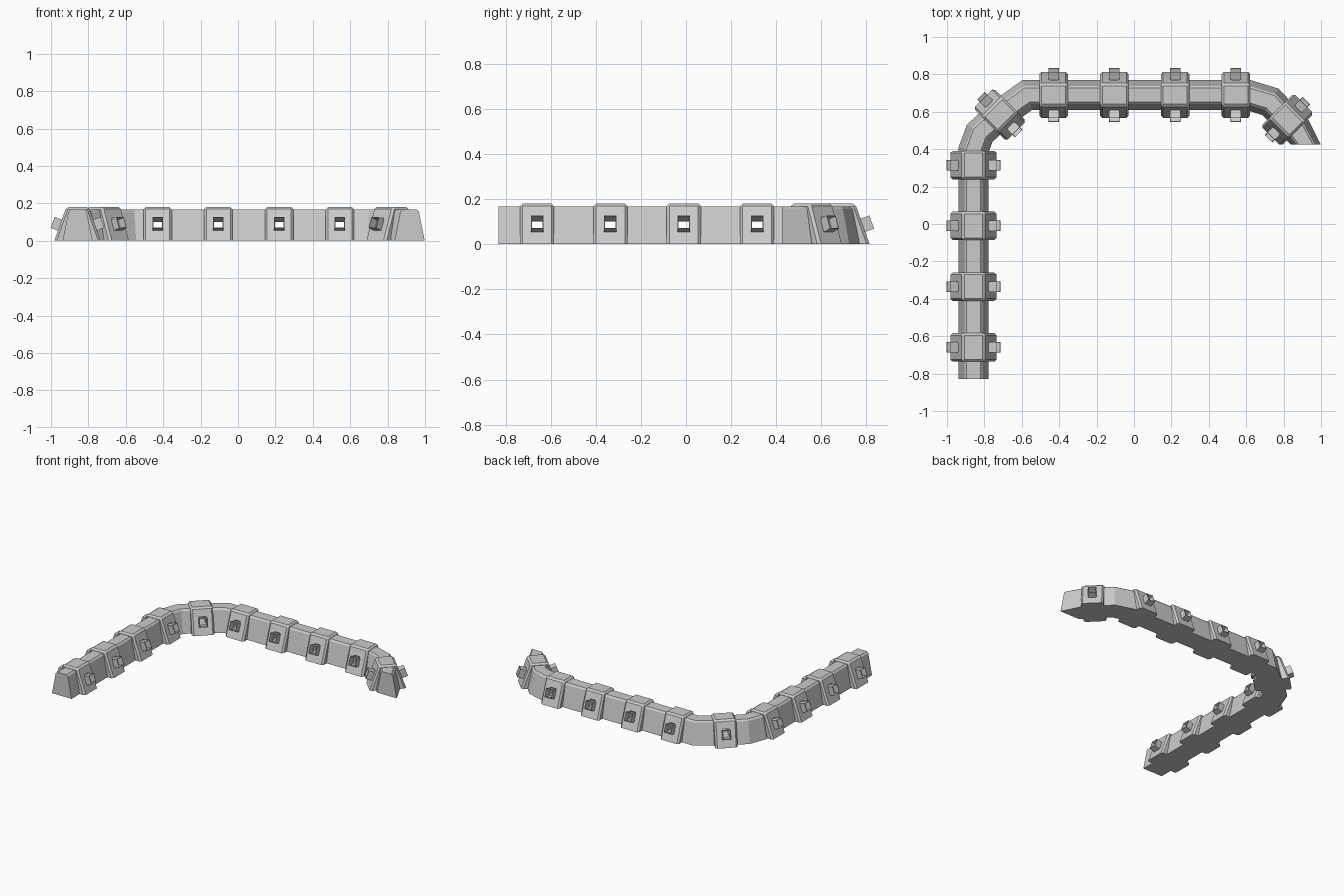
import bpy, bmesh
from math import radians
from mathutils import Vector, Matrix

if "Cube" in bpy.data.objects:
    bpy.data.objects.remove(bpy.data.objects["Cube"])

TILT = radians(20)


def make_object(name, bm):
    bmesh.ops.recalc_face_normals(bm, faces=bm.faces[:])
    me = bpy.data.meshes.new(name)
    bm.to_mesh(me)
    bm.free()
    ob = bpy.data.objects.new(name, me)
    bpy.context.collection.objects.link(ob)
    return ob


def bake(ob):
    dg = bpy.context.evaluated_depsgraph_get()
    me = bpy.data.meshes.new_from_object(ob.evaluated_get(dg))
    ob.modifiers.clear()
    ob.data = me


def drill(ob, cutter):
    m = ob.modifiers.new("tunnels", 'BOOLEAN')
    m.operation, m.solver, m.object = 'DIFFERENCE', 'EXACT', cutter
    bake(ob)


# Post positions: x, y, angle of the wall direction
posts = [(-0.858, y, 90) for y in (-0.66, -0.335, -0.01, 0.315)]
posts += [(-0.717, 0.585, 45)]
posts += [(x, 0.69, 0) for x in (-0.43, -0.105, 0.22, 0.545)]
posts += [(0.82, 0.557, -45)]
frames = [Matrix.Translation((x, y, 0)) @ Matrix.Rotation(radians(a), 4, 'Z')
          for x, y, a in posts]

# Cutter for the tunnels running across every post
bm = bmesh.new()
for f in frames:
    bmesh.ops.create_cube(bm, size=1, matrix=f @ Matrix.Translation((0, 0, 0.095))
                          @ Matrix.Diagonal((0.046, 0.4, 0.052, 1)))
cutter = make_object("tunnel_cutter", bm)
cutter.hide_render = True

# Low wall: chamfered trapezoid swept along the bent path with mitred corners
path = [Vector(p) for p in ((-0.858, -0.83), (-0.858, 0.395), (-0.825, 0.485),
                            (-0.717, 0.585), (-0.57, 0.69), (0.61, 0.69),
                            (0.73, 0.653), (0.82, 0.557), (0.87, 0.505), (0.918, 0.425))]
section = [(-0.08, 0), (-0.049, 0.155), (-0.038, 0.166),
           (0.038, 0.166), (0.049, 0.155), (0.08, 0)]
bm = bmesh.new()
rings = []
for i, p in enumerate(path):
    a = (p - path[max(i - 1, 0)])
    b = (path[min(i + 1, len(path) - 1)] - p)
    a = a.normalized() if a.length else b.normalized()
    b = b.normalized() if b.length else a
    t = (a + b).normalized()
    side = Vector((-t.y, t.x)) / t.dot(b)
    if i == len(path) - 1:
        side = Vector((1, 0))          # last end is cut square to the front
    rings.append([bm.verts.new((p.x + side.x * u, p.y + side.y * u, h)) for u, h in section])
n = len(section)
# the wall's left side points to +x at the final ring, so keep the order consistent
rings[-1].reverse()
for r, s in zip(rings, rings[1:]):
    for k in range(n):
        bm.faces.new((r[k], r[(k + 1) % n], s[(k + 1) % n], s[k]))
bm.faces.new(rings[0])
bm.faces.new(rings[-1])
# outer side is +u on every ring; the square end must match it
for v, (u, h) in zip(rings[-1], section):
    v.co = (path[-1].x + u, path[-1].y, h)
wall = make_object("wall", bm)
drill(wall, cutter)

for i, f in enumerate(frames):
    # Post: tapered block with chamfered top and upright edges
    bm = bmesh.new()
    bmesh.ops.create_cube(bm, size=1)
    for v in bm.verts:
        top = v.co.z > 0
        v.co = (v.co.x * 0.152, v.co.y * (0.12 if top else 0.248), 0.18 if top else 0)
    edges = [e for e in bm.edges if max(v.co.z for v in e.verts) > 0.1]
    bmesh.ops.bevel(bm, geom=edges, offset=0.012, segments=1, affect='EDGES')
    bm.transform(f)
    drill(make_object(f"post_{i + 1}", bm), cutter)

    # Sockets: open square tubes standing out of both sloped sides
    for s, label in ((1, "outer"), (-1, "inner")):
        bm = bmesh.new()
        bmesh.ops.create_cube(bm, size=1)
        ends = [fc for fc in bm.faces if abs(fc.normal.y) > 0.5]
        bmesh.ops.delete(bm, geom=ends, context='FACES_ONLY')
        bm.transform(f @ Matrix.Translation((0, s * 0.1, 0.086))
                     @ Matrix.Rotation(s * TILT, 4, 'X')
                     @ Matrix.Diagonal((0.056, 0.07, 0.062, 1)))
        ob = make_object(f"socket_{label}_{i + 1}", bm)
        m = ob.modifiers.new("thickness", 'SOLIDIFY')
        m.thickness = 0.004
        m.offset = -1
        bake(ob)

bpy.data.objects.remove(cutter)
